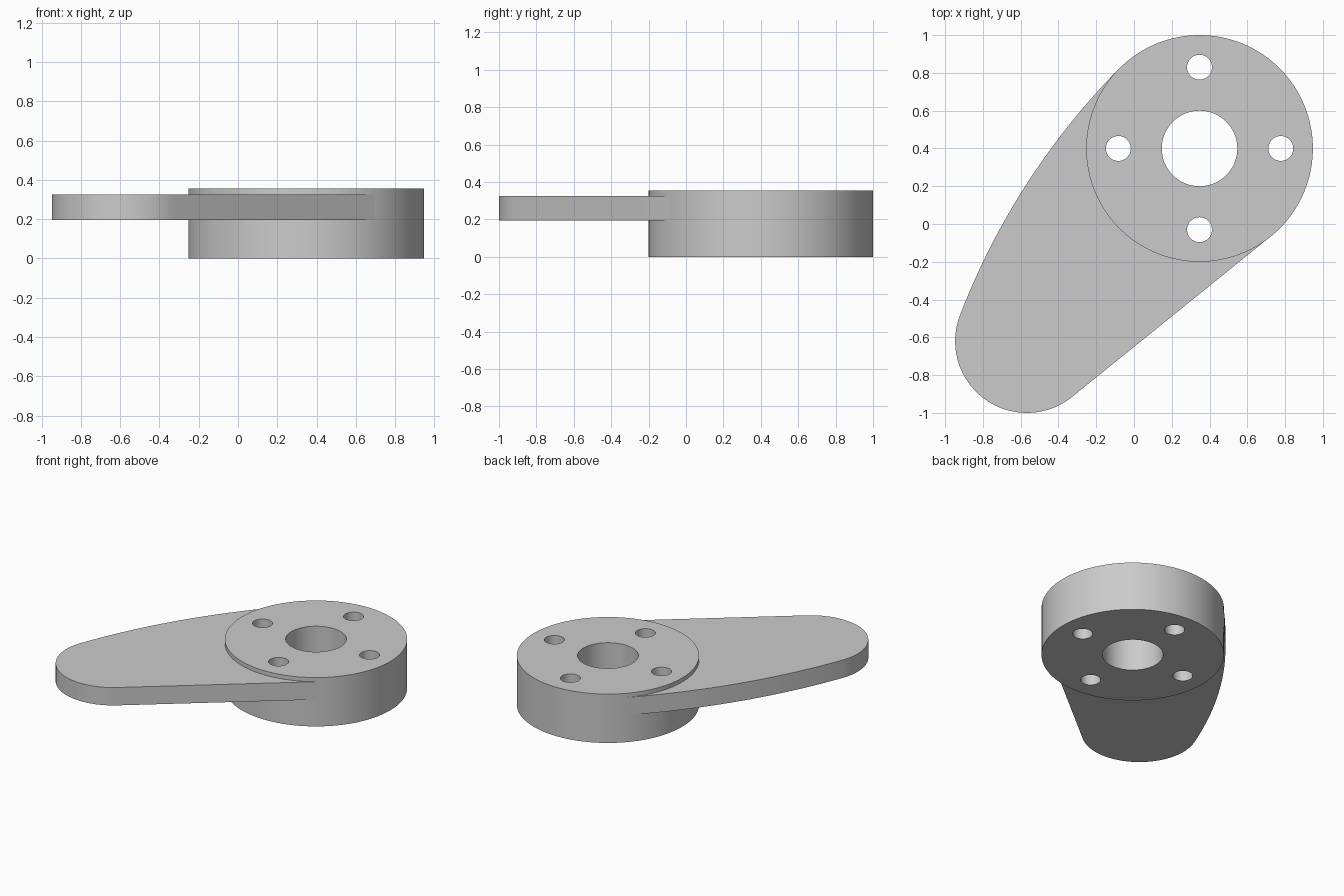
import bpy, bmesh
from math import pi, cos, sin, acos, atan2, sqrt, radians
from mathutils import Vector

if "Cube" in bpy.data.objects:
    bpy.data.objects.remove(bpy.data.objects["Cube"])

HUB, HUB_R = Vector((0.347, 0.40)), 0.60
TIP, TIP_R = Vector((-0.567, -0.62)), 0.38
HUB_TOP = 0.355

grey = bpy.data.materials.new("plain grey")
grey.use_nodes = True
grey.diffuse_color = (0.6, 0.6, 0.6, 1)
grey.node_tree.nodes["Principled BSDF"].inputs["Base Color"].default_value = (0.6, 0.6, 0.6, 1)


def arc(centre, radius, start, end, steps):
    """Points along an arc, both ends included."""
    angles = [start + (end - start) * i / steps for i in range(steps + 1)]
    return [centre + radius * Vector((cos(a), sin(a))) for a in angles]


def plate(name, outline, bottom, top):
    """Extrude a flat outline between two heights."""
    bm = bmesh.new()
    face = bm.faces.new([bm.verts.new((p.x, p.y, bottom)) for p in outline])
    extruded = bmesh.ops.extrude_face_region(bm, geom=[face])["geom"]
    bmesh.ops.translate(bm, vec=(0, 0, top - bottom),
                        verts=[v for v in extruded if isinstance(v, bmesh.types.BMVert)])
    bmesh.ops.recalc_face_normals(bm, faces=bm.faces)
    mesh = bpy.data.meshes.new(name)
    bm.to_mesh(mesh)
    bm.free()
    mesh.materials.append(grey)
    obj = bpy.data.objects.new(name, mesh)
    bpy.context.collection.objects.link(obj)
    return obj


def disc(name, centre, radius, bottom, top, sides):
    return plate(name, arc(centre, radius, 0, 2 * pi, sides)[:-1], bottom, top)


def select_only(obj):
    bpy.ops.object.select_all(action="DESELECT")
    obj.select_set(True)
    bpy.context.view_layer.objects.active = obj


# Hub with a centre bore and four bolt holes
hub = disc("hub", HUB, HUB_R, 0, HUB_TOP, 128)
holes = [("bore_cutter", HUB, 0.20, 64)]
for i in range(4):
    a = i * pi / 2
    holes.append((f"bolt_hole_cutter_{i + 1}", HUB + 0.43 * Vector((cos(a), sin(a))), 0.066, 40))
select_only(hub)
for name, centre, radius, sides in holes:
    cutter = disc(name, centre, radius, -0.1, HUB_TOP + 0.1, sides)
    cutter.hide_render = True
    mod = hub.modifiers.new(name, "BOOLEAN")
    mod.operation, mod.solver, mod.object = "DIFFERENCE", "EXACT", cutter
    bpy.ops.object.modifier_apply(modifier=name)
    bpy.data.objects.remove(cutter)

# Arm: straight tangent on one side, wide tangent arc on the other
axis = HUB - TIP
dist = axis.length
u = axis / dist
straight = atan2(u.y, u.x) - acos((TIP_R - HUB_R) / dist)

BOW_R = 3.8
along = (dist**2 + (BOW_R - TIP_R)**2 - (BOW_R - HUB_R)**2) / (2 * dist)
across = sqrt((BOW_R - TIP_R)**2 - along**2)
bow = TIP + along * u + across * Vector((u.y, -u.x))
bow_tip = atan2(TIP.y - bow.y, TIP.x - bow.x)
bow_hub = atan2(HUB.y - bow.y, HUB.x - bow.x)

# The inner edge stays buried in the hub rim, clear of the holes
outline = arc(TIP, TIP_R, straight, bow_tip - 2 * pi, 48)
outline += arc(bow, BOW_R, bow_tip, bow_hub, 24)[1:]
outline += arc(HUB, 0.55, bow_hub, straight + 2 * pi, 48)
outline.append(HUB + (HUB_R - 0.001) * Vector((cos(straight), sin(straight))))
arm = plate("arm", outline, 0.195, 0.325)

for obj in (hub, arm):
    select_only(obj)
    bpy.ops.object.shade_smooth_by_angle(angle=radians(30))
